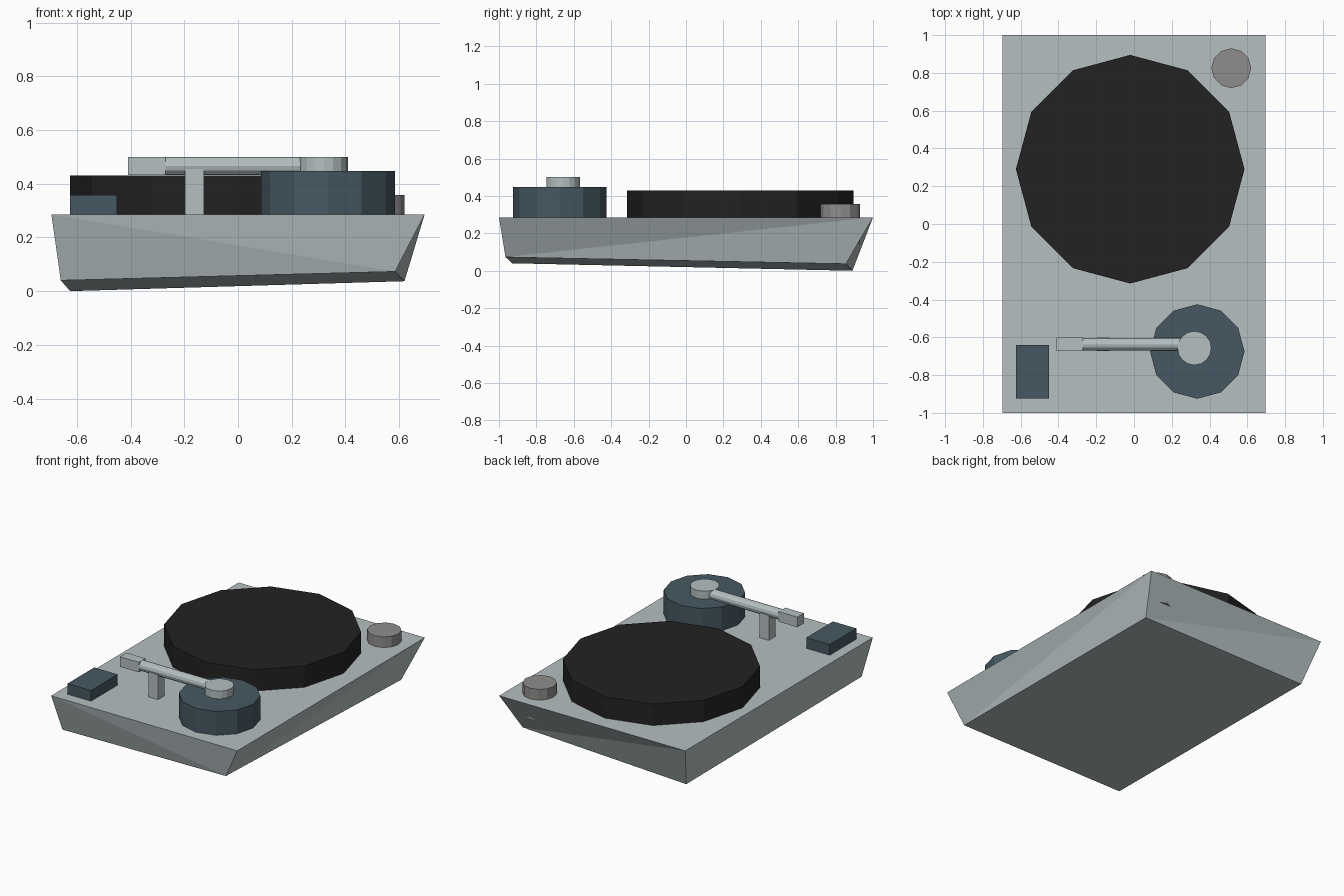
import bpy
import bmesh
from math import radians
from mathutils import Matrix, Vector

cube = bpy.data.objects.get("Cube")
if cube:
    bpy.data.objects.remove(cube, do_unlink=True)


def material(name, color):
    mat = bpy.data.materials.new(name)
    mat.use_nodes = True
    mat.diffuse_color = (*color, 1)
    mat.node_tree.nodes["Principled BSDF"].inputs["Base Color"].default_value = (*color, 1)
    return mat


GREY = material("pale grey", (0.46, 0.52, 0.53))
SLATE = material("slate blue", (0.061, 0.098, 0.122))
BLACK = material("soft black", (0.016, 0.016, 0.016))
KNOB = material("warm grey", (0.28, 0.265, 0.265))


def finish(name, bm, mat):
    bmesh.ops.recalc_face_normals(bm, faces=bm.faces[:])
    mesh = bpy.data.meshes.new(name)
    bm.to_mesh(mesh)
    bm.free()
    mesh.materials.append(mat)
    obj = bpy.data.objects.new(name, mesh)
    bpy.context.collection.objects.link(obj)
    return obj


def box(name, low, high, mat):
    low, high = Vector(low), Vector(high)
    bm = bmesh.new()
    bmesh.ops.create_cube(bm, size=1, matrix=Matrix.Translation((low + high) / 2)
                          @ Matrix.Diagonal((*(high - low), 1)))
    return finish(name, bm, mat)


def cylinder(name, center, radius, length, sides, mat, turn=None):
    bm = bmesh.new()
    bmesh.ops.create_cone(bm, cap_ends=True, segments=sides, radius1=radius,
                          radius2=radius, depth=length,
                          matrix=Matrix.Translation(center) @ (turn or Matrix()))
    return finish(name, bm, mat)


def disc(name, x, y, radius, bottom, top, sides, mat):
    return cylinder(name, (x, y, (bottom + top) / 2), radius, top - bottom, sides, mat)


# Plinth: level deck over a smaller, tilted underside, with creased sides
DECK = 0.286
top = [(-0.695, -1, DECK), (0.695, -1, DECK), (0.695, 1, DECK), (-0.695, 1, DECK)]
base = [(-0.66, -0.93, 0.04), (0.585, -0.965, 0.073),
        (0.62, 0.855, 0.037), (-0.625, 0.89, 0)]
bm = bmesh.new()
t = [bm.verts.new(p) for p in top]
b = [bm.verts.new(p) for p in base]
bm.faces.new(t)
bm.faces.new(b)
for i, crease_from_left in enumerate((True, False, True, False)):
    j = (i + 1) % 4
    if crease_from_left:
        first = i if i == 0 else j
    else:
        first = j
    other = j if first == i else i
    # the crease runs from the deck corner 'first' to the base corner 'other'
    bm.faces.new((t[first], t[other], b[other]))
    bm.faces.new((t[first], b[other], b[first]))
finish("plinth", bm, GREY)

# Platter, control knob and arm base
disc("platter", -0.02, 0.29, 0.605, DECK - 0.02, 0.43, 12, BLACK)
disc("control_knob", 0.515, 0.825, 0.105, 0.145, 0.358, 12, KNOB)
disc("arm_base", 0.335, -0.675, 0.25, DECK - 0.02, 0.447, 12, SLATE)
disc("arm_pivot", 0.32, -0.657, 0.09, 0.43, 0.5, 16, GREY)

# Tone arm, head and rest post
cylinder("arm_tube", (0.015, -0.637, 0.466), 0.034, 0.57, 12, GREY,
         Matrix.Rotation(radians(90), 4, "Y"))
box("arm_head", (-0.41, -0.672, 0.432), (-0.27, -0.602, 0.5), GREY)
box("arm_rest", (-0.197, -0.672, DECK - 0.01), (-0.127, -0.602, 0.455), GREY)

# Raised switch pad
box("switch_pad", (-0.625, -0.925, DECK - 0.01), (-0.45, -0.64, 0.358), SLATE)
